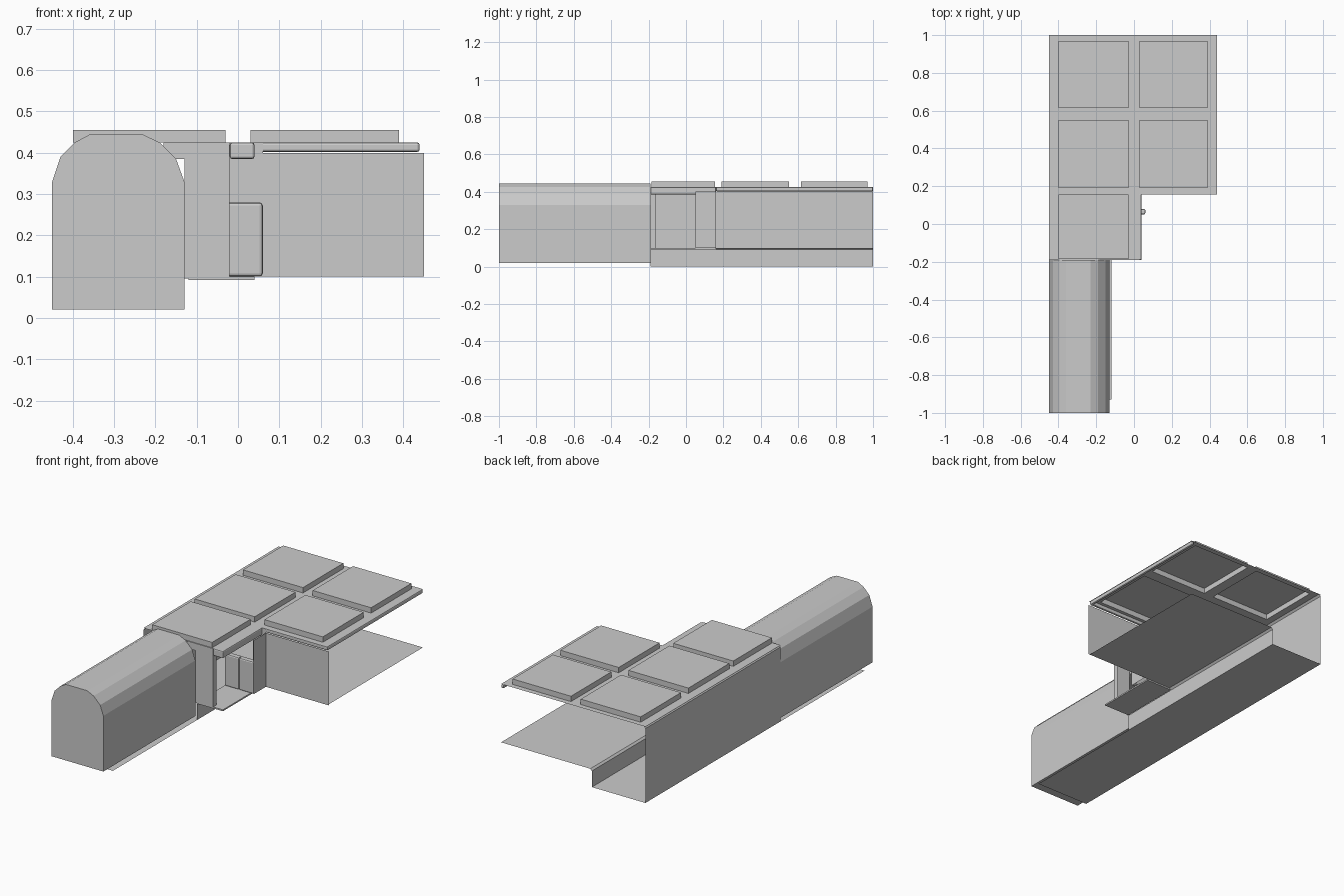
import bpy
import bmesh

cube = bpy.data.objects.get("Cube")
if cube:
    bpy.data.objects.remove(cube, do_unlink=True)

grey = bpy.data.materials.new("plain grey")
grey.use_nodes = True
COLOUR = (0.6, 0.6, 0.6, 1)
grey.diffuse_color = COLOUR
grey.node_tree.nodes["Principled BSDF"].inputs["Base Color"].default_value = COLOUR


def finish(name, bm):
    """Turn a bmesh into a named grey object."""
    bmesh.ops.remove_doubles(bm, verts=bm.verts, dist=0.0005)
    bmesh.ops.recalc_face_normals(bm, faces=bm.faces)
    mesh = bpy.data.meshes.new(name)
    bm.to_mesh(mesh)
    bm.free()
    mesh.materials.append(grey)
    obj = bpy.data.objects.new(name, mesh)
    bpy.context.collection.objects.link(obj)
    return obj


def quad(bm, *points):
    return bm.faces.new([bm.verts.new(p) for p in points])


def sweep(name, profile, y0, y1, closed=False, cap=False):
    """Sweep an x,z profile along y as a thin shell."""
    bm = bmesh.new()
    pairs = list(zip(profile, profile[1:]))
    if closed:
        pairs.append((profile[-1], profile[0]))
    for (xa, za), (xb, zb) in pairs:
        quad(bm, (xa, y0, za), (xb, y0, zb), (xb, y1, zb), (xa, y1, za))
    if cap:
        quad(bm, *[(x, y0, z) for x, z in profile])
    return finish(name, bm)


def fence(name, path, z0, z1):
    """Raise an x,y path into upright wall panels."""
    bm = bmesh.new()
    for (xa, ya), (xb, yb) in zip(path, path[1:]):
        quad(bm, (xa, ya, z0), (xb, yb, z0), (xb, yb, z1), (xa, ya, z1))
    return finish(name, bm)


def box(name, x0, x1, y0, y1, z0, z1, bevel=0.0):
    bm = bmesh.new()
    bmesh.ops.create_cube(bm, size=1)
    for v in bm.verts:
        v.co = ((x0 + x1) / 2 + v.co.x * (x1 - x0),
                (y0 + y1) / 2 + v.co.y * (y1 - y0),
                (z0 + z1) / 2 + v.co.z * (z1 - z0))
    obj = finish(name, bm)
    if bevel:
        mod = obj.modifiers.new("soft edges", "BEVEL")
        mod.width = bevel
        mod.segments = 2
    return obj


LEFT, EDGE, RIGHT = -0.45, -0.12, 0.44
FRONT, STEP, BACK = -0.19, 0.16, 1.0
DECK, ROOF, COFFER = 0.1, 0.425, 0.455

# Arched tunnel with a closed front end
arch = [(LEFT, 0.02), (LEFT, 0.33), (-0.43, 0.39), (-0.395, 0.425), (-0.36, 0.444),
        (-0.23, 0.444), (-0.19, 0.425), (-0.15, 0.385), (-0.13, 0.33), (-0.13, 0.02)]
sweep("tunnel", arch, -1.0, FRONT, closed=True, cap=True)
sweep("tunnel_track_bed", [(LEFT, 0), (EDGE, 0)], -0.93, FRONT)

# Side wall, track trench and platform deck
sweep("side_wall_and_trench", [(-0.44, ROOF), (LEFT, 0.415), (LEFT, 0), (EDGE, 0), (EDGE, 0.09)],
      FRONT, BACK)
sweep("platform_deck", [(EDGE, 0.09), (-0.11, DECK), (RIGHT, DECK)], STEP, BACK)
box("entrance_deck", EDGE, 0.04, FRONT, STEP, 0.092, DECK)


# Roof sheet with square coffers raised from it
def coffered_roof():
    bm = bmesh.new()
    xs = [LEFT, -0.40, -0.03, 0.03, 0.39, RIGHT]
    ys = [FRONT, -0.185, 0.155, 0.19, 0.55, 0.615, 0.97, BACK]
    for i, (xa, xb) in enumerate(zip(xs, xs[1:])):
        for j, (ya, yb) in enumerate(zip(ys, ys[1:])):
            if j < 2 and i > 2:
                continue
            raised = i % 2 == 1 and j % 2 == 1
            corners = [(xa, ya), (xb, ya), (xb, yb), (xa, yb)]
            top = COFFER if raised else ROOF
            quad(bm, *[(x, y, top) for x, y in corners])
            if raised:
                for a, b in zip(corners, corners[1:] + corners[:1]):
                    quad(bm, (*a, ROOF), (*b, ROOF), (*b, COFFER), (*a, COFFER))
    return finish("coffered_roof", bm)


coffered_roof()

# Rims hanging from the open roof edges
box("roof_rim_right", 0.425, RIGHT, STEP, BACK, 0.402, ROOF, 0.006)
box("roof_rim_front", 0.03, RIGHT, STEP, STEP + 0.015, 0.402, ROOF, 0.006)
box("entrance_lintel", -0.02, 0.04, FRONT, STEP, 0.385, ROOF, 0.006)

# Upright walls around the entrance
fence("pier_wall", [(-0.18, FRONT), (-0.13, FRONT)], 0.385, ROOF)
fence("entrance_pier", [(-0.13, FRONT), (-0.02, FRONT), (-0.02, FRONT + 0.03)], 0.095, ROOF)
fence("front_wall", [(0.06, 0.05), (0.06, STEP), (0.255, STEP), (0.45, STEP)], DECK, 0.4)
fence("recess_wall", [(-0.02, STEP), (0.06, STEP)], DECK, ROOF)

# Low counter beside the entrance
for name, x0, x1 in (("counter_inner", EDGE, -0.03), ("counter_outer", -0.03, 0.06)):
    box(name, x0, x1, 0.05, 0.08, DECK, 0.28, 0.008)
